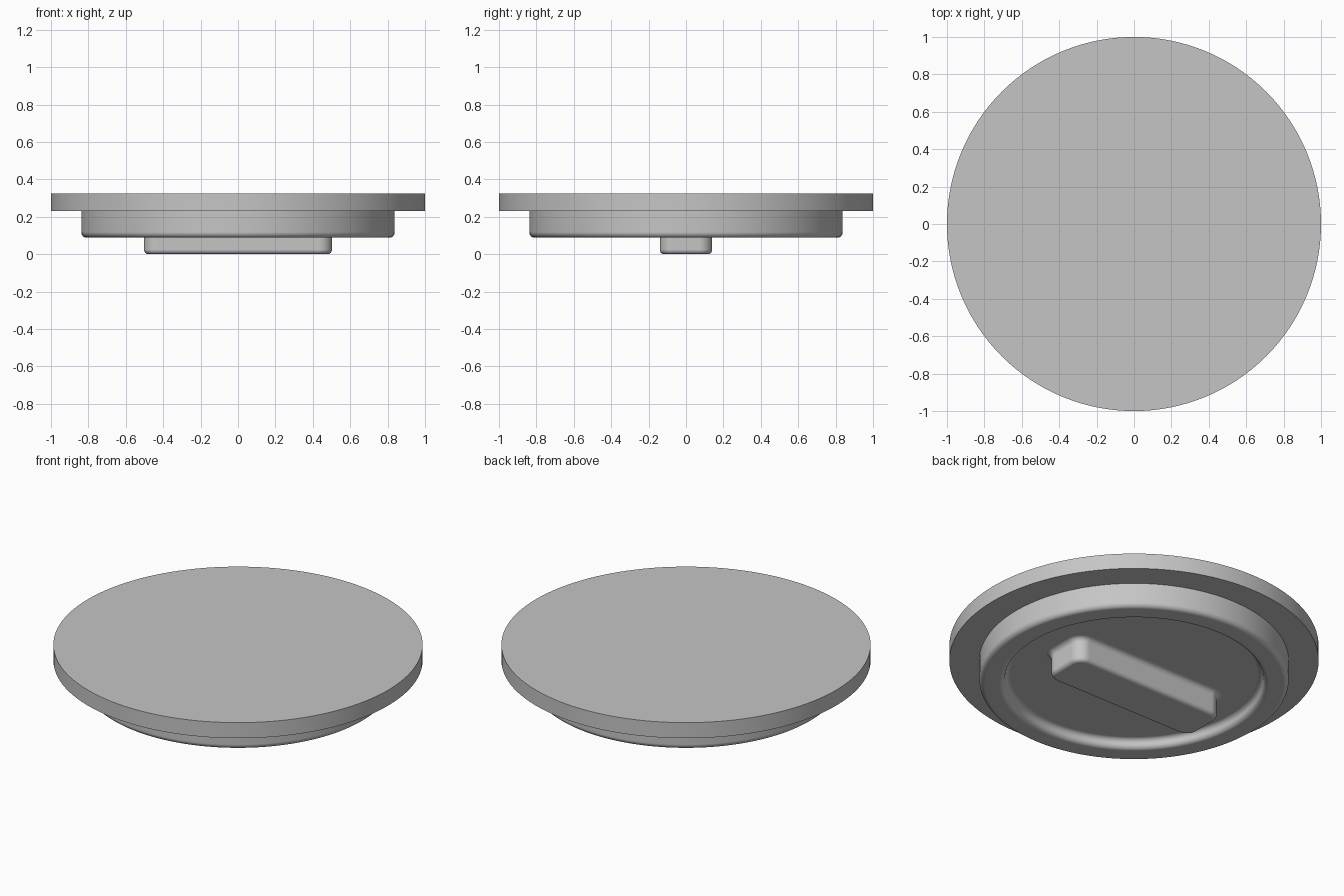
import bpy, bmesh
from math import sin, cos, pi, radians

cube = bpy.data.objects.get("Cube")
if cube:
    bpy.data.objects.remove(cube)

grey = bpy.data.materials.new("light_grey")
grey.use_nodes = True
grey.diffuse_color = (0.56, 0.56, 0.56, 1)
grey.node_tree.nodes["Principled BSDF"].inputs["Base Color"].default_value = (0.56, 0.56, 0.56, 1)


def arc(r, z, radius, start, end, steps=6):
    """Profile points of a fillet centred on (r, z), angles in degrees."""
    angles = [radians(start + (end - start) * i / steps) for i in range(steps + 1)]
    return [(r + radius * cos(a), z + radius * sin(a)) for a in angles]


def ring(bm, core_x, core_y, radius, z, quarter):
    """Circle whose quarters are pushed apart to a rounded rectangle."""
    verts = []
    for q, (sx, sy) in enumerate(((1, 1), (-1, 1), (-1, -1), (1, -1))):
        count = quarter + 1 if core_x else quarter
        for i in range(count):
            a = (q + i / quarter) * pi / 2
            verts.append(bm.verts.new((sx * core_x + radius * cos(a),
                                       sy * core_y + radius * sin(a), z)))
    return verts


def loft(name, profile, core=(0, 0), quarter=32, cap_start=True):
    """Skin rings along a (radius, z) profile and cap the ends."""
    bm = bmesh.new()
    rings = [ring(bm, *core, r, z, quarter) for r, z in profile]
    for low, high in zip(rings, rings[1:]):
        for i in range(len(low)):
            j = (i + 1) % len(low)
            bm.faces.new((low[i], low[j], high[j], high[i]))
    bm.faces.new(rings[-1])
    if cap_start:
        bm.faces.new(rings[0])
    bmesh.ops.recalc_face_normals(bm, faces=bm.faces)
    # An open shell must face away from its own centre
    if bm.calc_volume(signed=True) < 0:
        bmesh.ops.reverse_faces(bm, faces=bm.faces)
    mesh = bpy.data.meshes.new(name)
    bm.to_mesh(mesh)
    bm.free()
    mesh.materials.append(grey)
    obj = bpy.data.objects.new(name, mesh)
    bpy.context.collection.objects.link(obj)
    bpy.ops.object.select_all(action='DESELECT')
    obj.select_set(True)
    bpy.context.view_layer.objects.active = obj
    bpy.ops.object.shade_smooth_by_angle(angle=radians(35))
    normals = obj.modifiers.new("flat_caps", 'WEIGHTED_NORMAL')
    normals.keep_sharp = True
    return obj


TOP, LEDGE, RIM, FLOOR = 0.325, 0.232, 0.088, 0.145
F = 0.03

# Lid: flange, plug with rounded rim, and shallow recess underneath
lid_profile = [(1, TOP), (1, LEDGE), (0.838, LEDGE)]
lid_profile += arc(0.838 - F, RIM + F, F, 0, -90)
lid_profile += arc(0.70 + F, RIM + F, F, -90, -180)
lid_profile += arc(0.70 - F, FLOOR - F, F, 0, 90)
loft("lid", lid_profile)

# Grip bar: flared into the recess floor, rounded at its free edge
CORNER, ROUND = 0.07, 0.025
grip_profile = arc(CORNER + F, FLOOR - F, F, 90, 180)
grip_profile += arc(CORNER - ROUND, ROUND, ROUND, 0, -90)
loft("grip_bar", grip_profile, core=(0.503 - CORNER, 0.14 - CORNER), quarter=8, cap_start=False)
